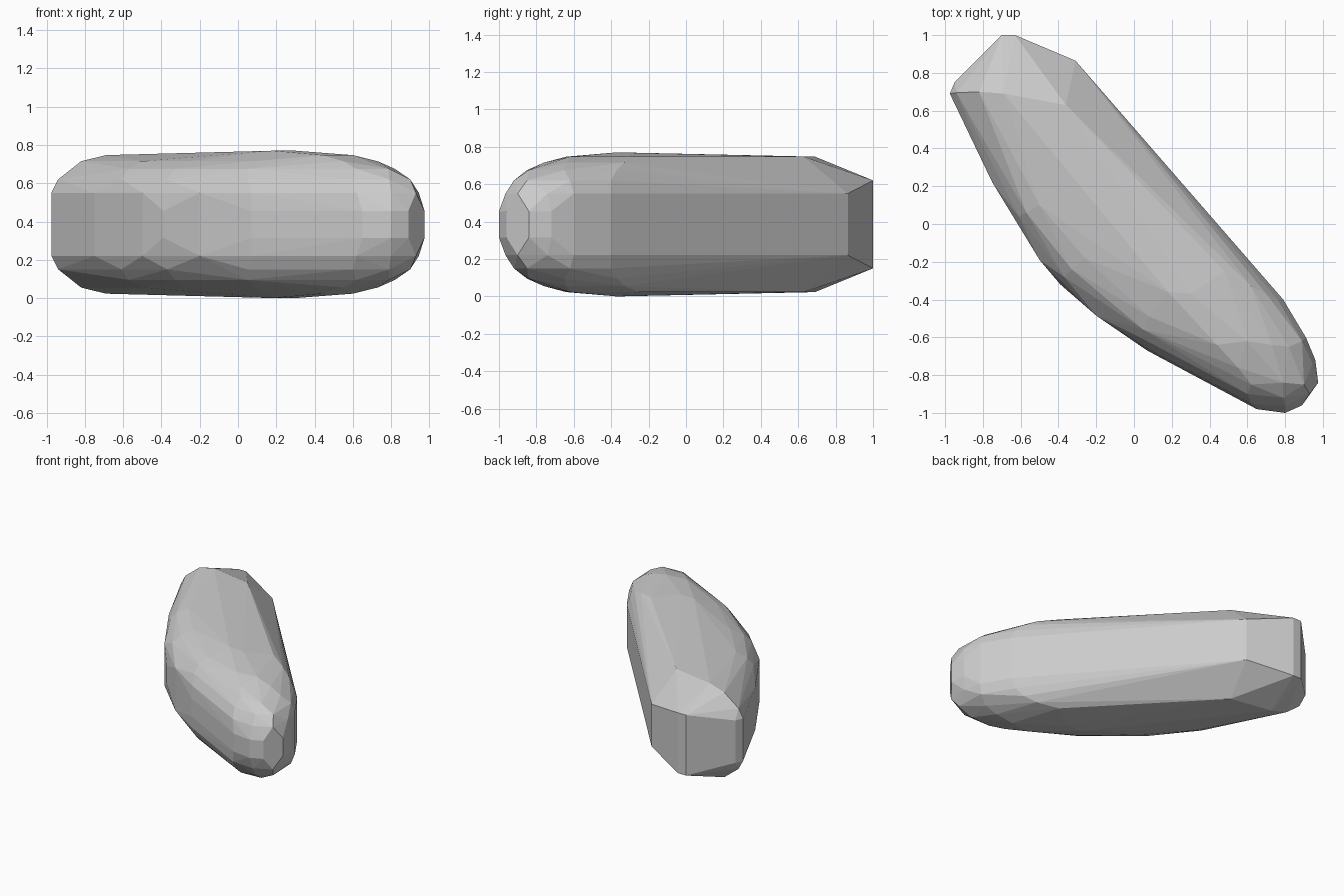
import bpy, bmesh

MID = 0.39  # height of the horizontal symmetry plane

# Plan outlines (x, y) at each distance above and below the middle plane
LEVELS = {
    0.07: [(0.975, -0.84), (0.96, -0.72), (0.89, -0.96), (0.80, -1.0), (0.65, -0.98),
           (0.07, -0.67), (-0.39, -0.32), (-0.62, 0.0)],
    0.165: [(-0.31, 0.865), (0.79, -0.40), (0.91, -0.60), (0.945, -0.74), (0.93, -0.90),
            (0.80, -0.965), (0.62, -0.95), (0.07, -0.66), (-0.20, -0.485), (-0.50, -0.19),
            (-0.75, 0.22), (-0.975, 0.69), (-0.95, 0.75)],
    0.235: [(-0.70, 1.0), (-0.63, 1.0), (0.76, -0.40), (0.89, -0.62), (0.90, -0.85),
            (0.79, -0.92), (0.60, -0.90), (0.05, -0.61), (-0.37, -0.28), (-0.61, 0.04),
            (-0.94, 0.695)],
    0.29: [(0.70, -0.37), (0.82, -0.65), (0.79, -0.84), (0.62, -0.85), (0.05, -0.56),
           (-0.33, -0.24), (-0.57, 0.06)],
    0.33: [(0.62, -0.33), (0.73, -0.64), (0.55, -0.76), (0.08, -0.49), (-0.26, -0.18),
           (-0.50, 0.10), (-0.82, 0.70)],
    0.362: [(-0.36, 0.63), (-0.69, 0.69), (0.48, -0.25), (0.60, -0.62), (0.44, -0.64)],
    0.385: [(0.30, -0.37), (0.18, -0.36)],
}

# Faceted pebble-like body: skin stretched over the mirrored outlines
bm = bmesh.new()
for offset, outline in LEVELS.items():
    for side in (-1, 1):
        for x, y in outline:
            bm.verts.new((x, y, MID + side * offset))
hull = bmesh.ops.convex_hull(bm, input=bm.verts)
unused = {v for v in hull["geom_interior"] + hull["geom_unused"]
          if isinstance(v, bmesh.types.BMVert)}
bmesh.ops.delete(bm, geom=list(unused), context='VERTS')
bmesh.ops.dissolve_limit(bm, angle_limit=0.03, verts=bm.verts, edges=bm.edges)
bmesh.ops.recalc_face_normals(bm, faces=bm.faces)

# Stand the body on the ground
low = min(v.co.z for v in bm.verts)
bmesh.ops.translate(bm, vec=(0, 0, -low), verts=bm.verts)

mesh = bpy.data.meshes.new("stone_body")
bm.to_mesh(mesh)
bm.free()
body = bpy.data.objects.new("stone_body", mesh)
bpy.context.collection.objects.link(body)
